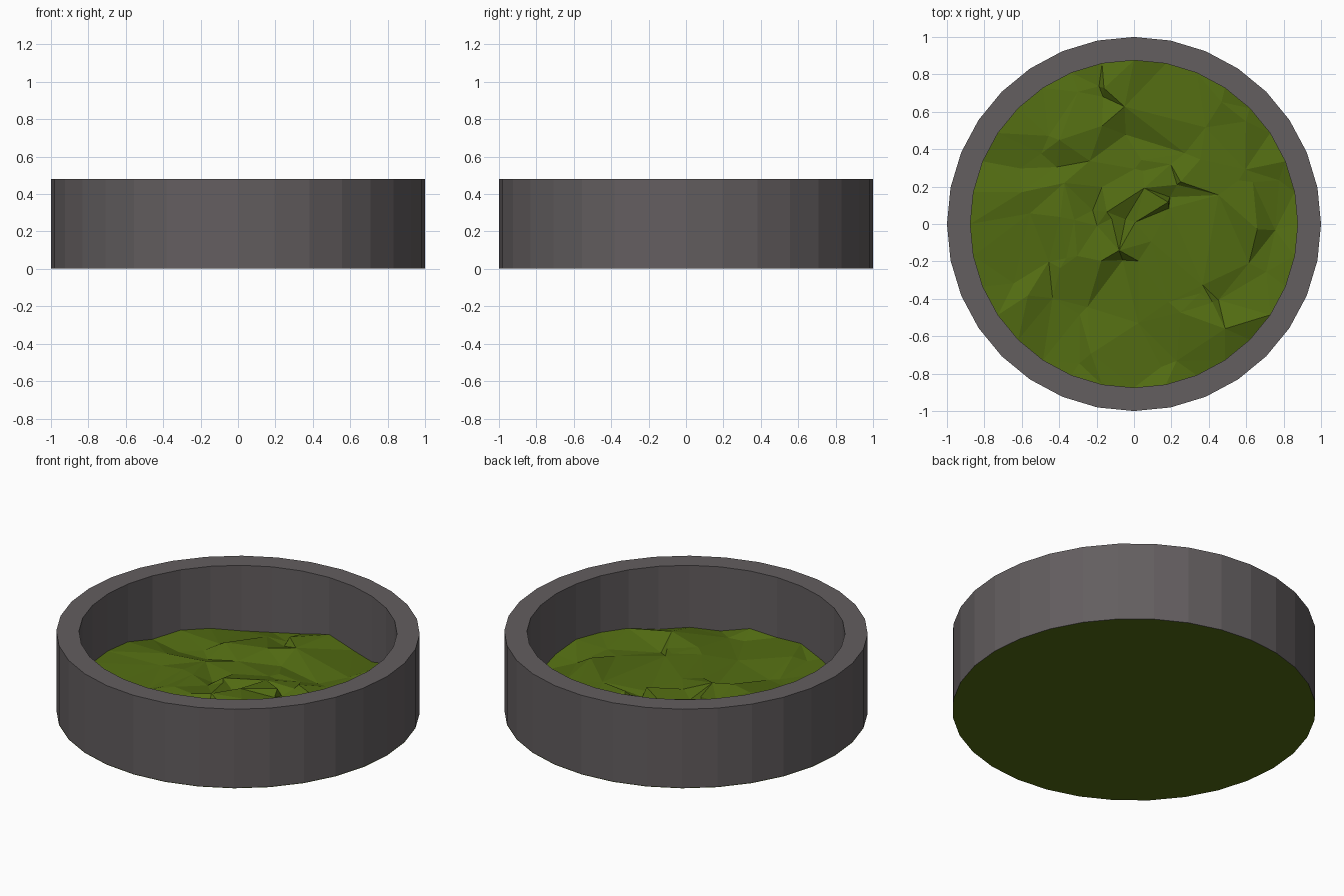
import bpy, bmesh, random
from math import sin, cos, pi, sqrt
from mathutils import Vector
from mathutils.geometry import delaunay_2d_cdt

if "Cube" in bpy.data.objects:
    bpy.data.objects.remove(bpy.data.objects["Cube"])

random.seed(7)
N, R_OUT, R_IN, H = 32, 1.0, 0.875, 0.48


def circle(r):
    return [(r * sin(2 * pi * i / N), r * cos(2 * pi * i / N)) for i in range(N)]


def finish(name, bm, color):
    bmesh.ops.recalc_face_normals(bm, faces=bm.faces)
    mesh = bpy.data.meshes.new(name)
    bm.to_mesh(mesh)
    bm.free()
    mat = bpy.data.materials.new(name + "_colour")
    mat.diffuse_color = color
    mat.use_nodes = True
    mat.node_tree.nodes["Principled BSDF"].inputs["Base Color"].default_value = mat.diffuse_color
    mesh.materials.append(mat)
    obj = bpy.data.objects.new(name, mesh)
    bpy.context.collection.objects.link(obj)
    return obj


# Stone ring: square profile swept round 32 sides
bm = bmesh.new()
profile = [(R_OUT, 0.002), (R_OUT, H), (R_IN, H), (R_IN, 0.002)]
loops = [[bm.verts.new((x, y, z)) for x, y in circle(r)] for r, z in profile]
for a, b in zip(loops, loops[1:] + loops[:1]):
    for i in range(N):
        j = (i + 1) % N
        bm.faces.new((a[i], a[j], b[j], b[i]))
finish("stone_ring", bm, (0.125, 0.112, 0.116, 1))

# Crumpled grass surface: random triangulation with uneven heights
rim = circle(R_IN)
inner = []
for _ in range(75):
    r, t = 0.82 * sqrt(random.random()), random.uniform(0, 2 * pi)
    inner.append((r * cos(t), r * sin(t)))
pts = [Vector(p) for p in rim + inner]
verts, _, faces, *_ = delaunay_2d_cdt(pts, [], [list(range(N))], 1, 1e-5)
bm = bmesh.new()
top = [bm.verts.new((v.x, v.y, random.uniform(0.08, 0.145))) for v in verts]
for f in faces:
    bm.faces.new([top[i] for i in f])
finish("grass", bm, (0.085, 0.15, 0.006, 1))

# Flat base closing the underside
bm = bmesh.new()
bm.faces.new([bm.verts.new((x, y, 0)) for x, y in reversed(circle(R_OUT))])
base = finish("grass_base", bm, (0.085, 0.15, 0.006, 1))
base.data.flip_normals() if base.data.polygons[0].normal.z > 0 else None
